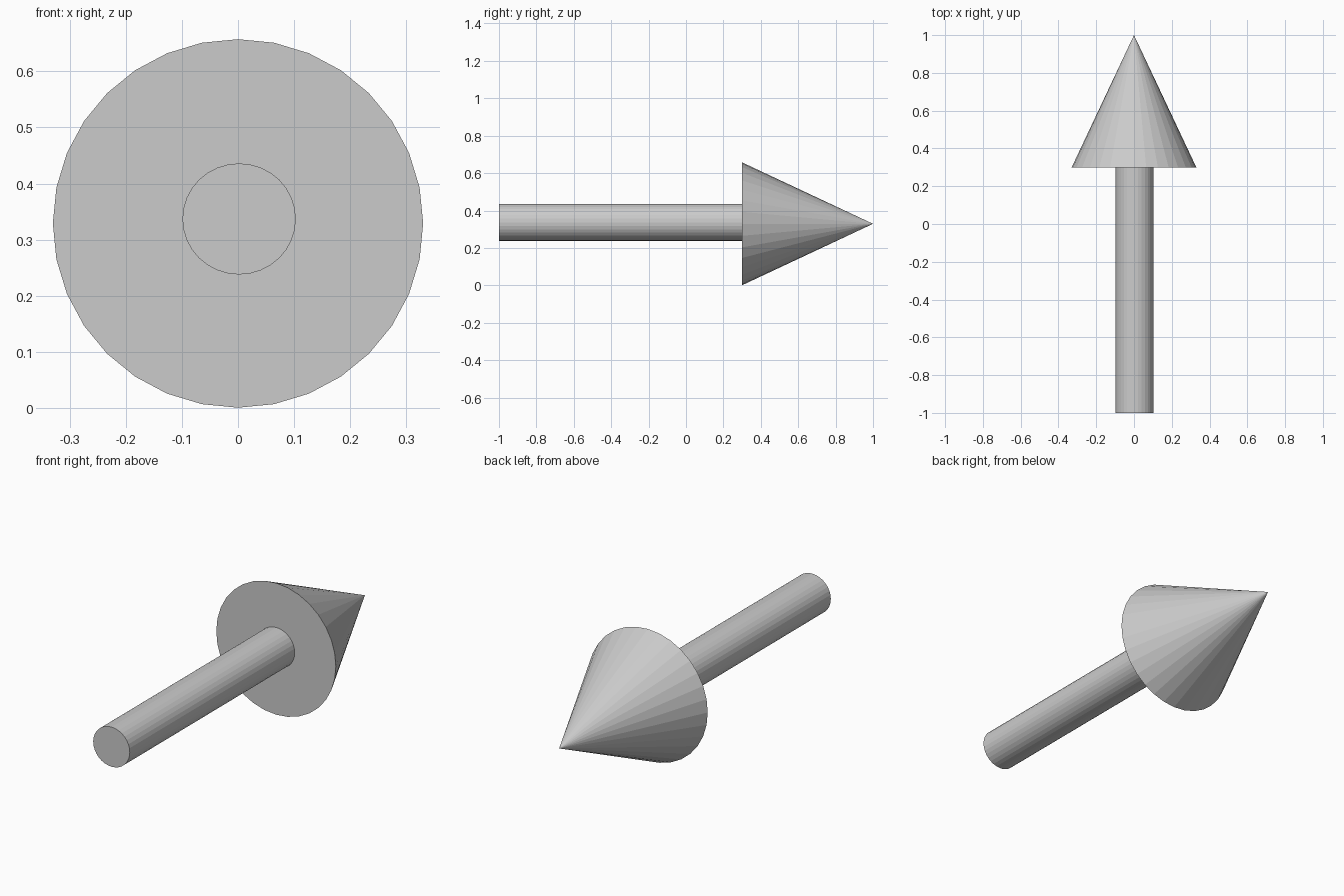
import bpy
import math

if "Cube" in bpy.data.objects:
    bpy.data.objects.remove(bpy.data.objects["Cube"])


def along_y(name, r_base, r_tip, y0, y1, x, z, squash):
    """Flat-faced 32-sided cone or cylinder pointing along +y."""
    bpy.ops.mesh.primitive_cone_add(
        vertices=32, radius1=r_base, radius2=r_tip, depth=y1 - y0,
        location=(x, (y0 + y1) / 2, z), rotation=(-math.pi / 2, 0, 0))
    obj = bpy.context.object
    obj.name = name
    obj.scale = (1, squash, 1)
    bpy.ops.object.transform_apply(location=False, rotation=False, scale=True)
    return obj


# Pointed head
along_y("arrow_head", 0.33, 0.0, 0.30, 1.0, 0.0, 0.329, 0.995)

# Round shaft, butting against the back of the head
along_y("arrow_shaft", 0.101, 0.101, -1.0, 0.30, 0.002, 0.337, 0.98)
